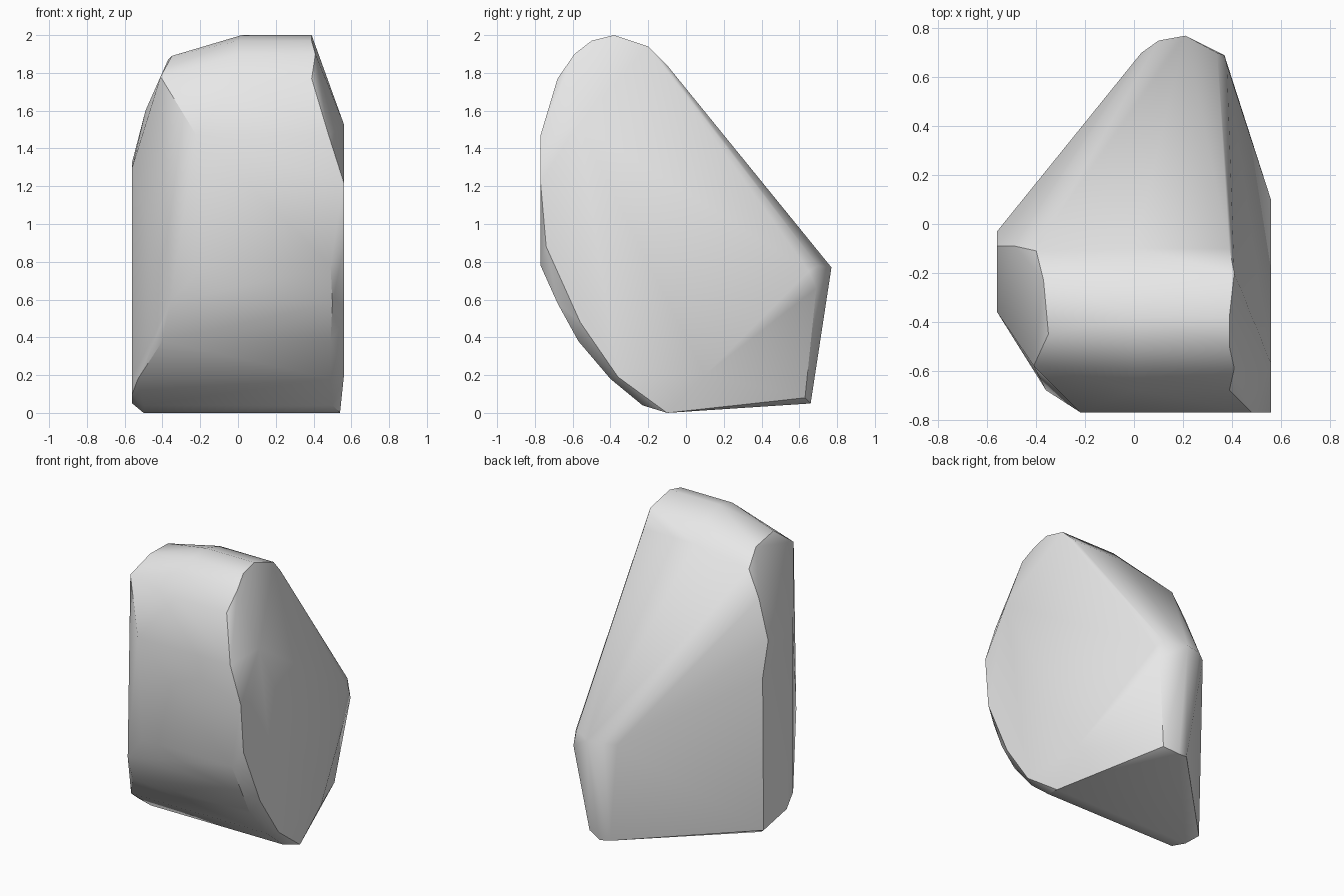
import bpy
import bmesh
import math
from mathutils import Vector

# Remove the default cube only
default_cube = bpy.data.objects.get("Cube")
if default_cube:
    bpy.data.objects.remove(default_cube, do_unlink=True)


def make_material(name, colour):
    """One flat colour for both viewport and render."""
    material = bpy.data.materials.new(name)
    material.use_nodes = True
    material.diffuse_color = colour
    shader = material.node_tree.nodes["Principled BSDF"]
    shader.inputs["Base Color"].default_value = colour
    shader.inputs["Roughness"].default_value = 0.8
    return material


def span(profile):
    """Stretch each profile point (y, z) between its two x limits."""
    corners = []
    for y, z, x_low, x_high in profile:
        corners.append(Vector((x_low, y, z)))
        corners.append(Vector((x_high, y, z)))
    return corners


def build_boulder(name, corners, material):
    """Wrap the corners in a convex skin and merge coplanar facets."""
    bm = bmesh.new()
    for corner in corners:
        bm.verts.new(corner)
    bmesh.ops.convex_hull(bm, input=bm.verts[:], use_existing_faces=False)

    # Drop corners that ended up inside the skin
    inner = [vert for vert in bm.verts if not vert.link_faces]
    bmesh.ops.delete(bm, geom=inner, context="VERTS")
    bmesh.ops.dissolve_limit(bm, angle_limit=math.radians(2),
                             verts=bm.verts[:], edges=bm.edges[:])
    bmesh.ops.recalc_face_normals(bm, faces=bm.faces[:])

    mesh = bpy.data.meshes.new(name)
    bm.to_mesh(mesh)
    bm.free()
    mesh.materials.append(material)
    boulder = bpy.data.objects.new(name, mesh)
    bpy.context.collection.objects.link(boulder)
    return boulder


# Rounded front and crown: y, z, then low and high x
front_profile = [
    (-.1, 0, -.5, .54),
    (-.23, .04, -.5, .5),
    (-.4, .18, -.53, .49),
    (-.57, .38, -.4, .49),
    (-.68, .58, -.36, .5),
    (-.77, .78, -.19, .49),
    (-.77, 1.47, -.22, .48),
]
crown_profile = [
    (-.68, 1.77, 0, .39),
    (-.59, 1.9, 0, .41),
    (-.5, 1.97, 0, .39),
    (-.38, 2, .02, .39),
    (-.2, 1.94, 0, .41),
    (-.1, 1.84, 0, .39),
]

# Rim of the broken facet on the right flank
right_flank = [
    (-.41, -.58, 1.78), (-.35, -.45, 1.89), (-.37, -.23, 1.87),
    (-.4, -.11, 1.77), (-.49, -.09, 1.6), (-.56, -.09, 1.33),
    (-.56, -.36, 1.3), (-.56, -.03, 1.1), (-.56, -.04, .05),
    (-.56, -.36, .19), (-.56, -.29, .1),
]

# Flat left flank
left_flank = [
    (.56, -.77, 1.22), (.56, -.57, 1.53), (.56, -.74, .88),
    (.56, -.56, .48), (.56, -.36, .19), (.56, .1, .2),
]

# Blunt wedge at the back: heel on the ground, tip above it
back_wedge = [
    (.03, .7, .76), (.1, .75, .77), (.21, .77, .77),
    (.34, .7, .78), (.38, .65, .75), (.37, .69, .66),
    (.29, .63, .08), (.19, .66, .05), (.12, .65, .06),
]

stone = make_material("grey stone", (.8, .8, .8, 1))
points = span(front_profile + crown_profile)
for group in (right_flank, left_flank, back_wedge):
    points.extend(Vector(corner) for corner in group)

boulder = build_boulder("boulder", points, stone)

# Soft shading across the rounded parts, crisp facet rims
bpy.ops.object.select_all(action="DESELECT")
boulder.select_set(True)
bpy.context.view_layer.objects.active = boulder
bpy.ops.object.shade_smooth_by_angle(angle=math.radians(35))
